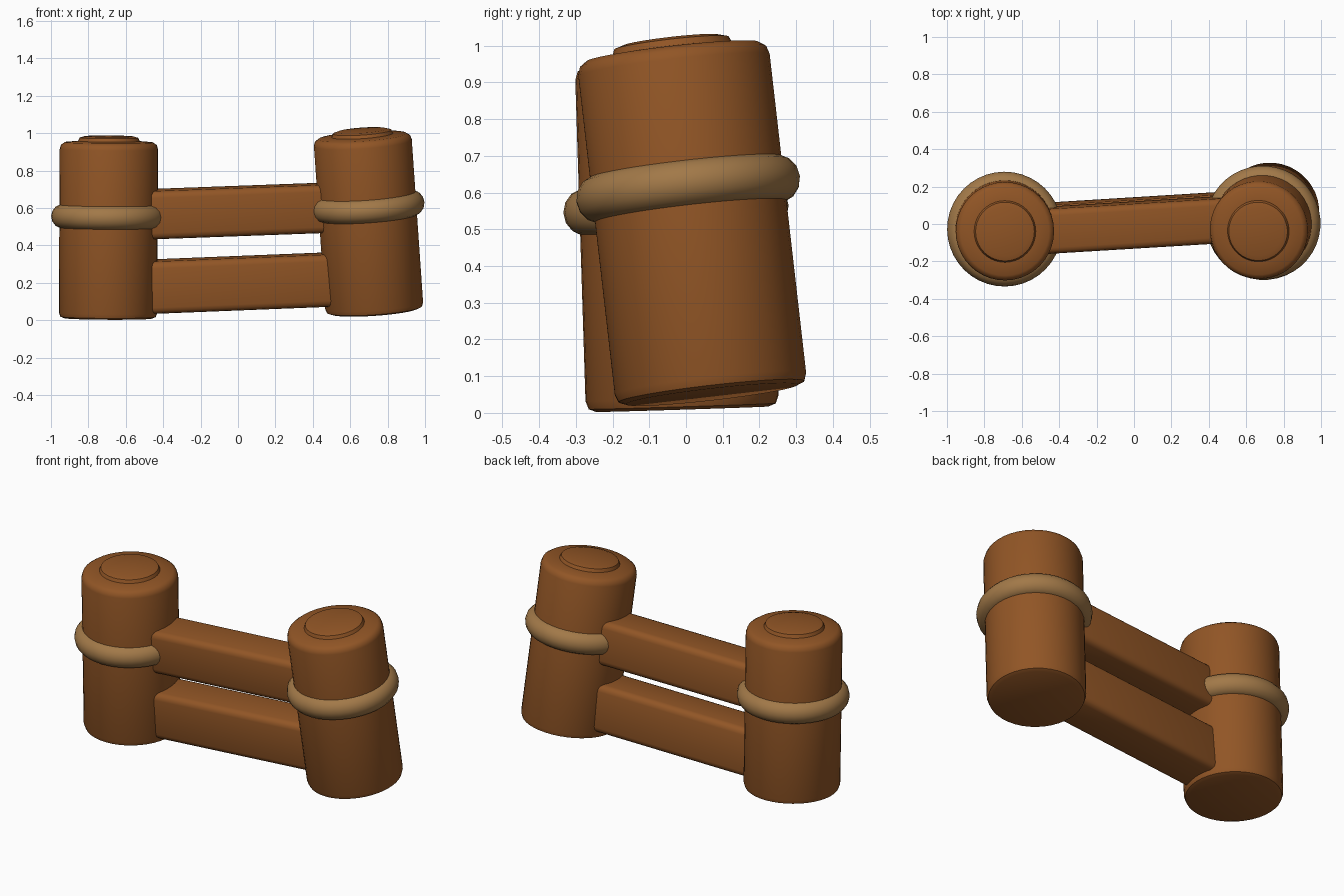
import bpy, bmesh, math
from mathutils import Vector, Matrix

old = bpy.data.objects.get("Cube")
if old:
    bpy.data.objects.remove(old, do_unlink=True)


def make_material(name, color):
    mat = bpy.data.materials.new(name)
    mat.use_nodes = True
    mat.diffuse_color = color
    mat.node_tree.nodes["Principled BSDF"].inputs["Base Color"].default_value = color
    return mat


wood = make_material("brown wood", (0.285, 0.092, 0.019, 1))
rope = make_material("tan rope", (0.36, 0.19, 0.065, 1))


def finish(bm, name, mat, matrix):
    bmesh.ops.recalc_face_normals(bm, faces=bm.faces)
    mesh = bpy.data.meshes.new(name)
    bm.to_mesh(mesh)
    bm.free()
    mesh.materials.append(mat)
    obj = bpy.data.objects.new(name, mesh)
    bpy.context.collection.objects.link(obj)
    obj.matrix_world = matrix
    bpy.ops.object.select_all(action="DESELECT")
    obj.select_set(True)
    bpy.context.view_layer.objects.active = obj
    bpy.ops.object.shade_smooth_by_angle(angle=math.radians(46))


def lathe(profile, closed, steps=40):
    """Spin a (radius, height) profile around the z axis."""
    bm = bmesh.new()
    verts = [bm.verts.new((r, 0, z)) for r, z in profile]
    ends = verts[1:] + verts[:1] if closed else verts[1:]
    edges = [bm.edges.new(pair) for pair in zip(verts, ends)]
    bmesh.ops.spin(bm, geom=verts + edges, cent=(0, 0, 0), axis=(0, 0, 1),
                   angle=math.tau, steps=steps)
    bmesh.ops.remove_doubles(bm, verts=bm.verts, dist=0.0005)
    return bm


def upright(base, top):
    """Frame standing at base with its z axis pointing to top."""
    turn = (top - base).to_track_quat("Z", "Y").to_matrix().to_4x4()
    return Matrix.Translation(base) @ turn


# Post outline: rounded rims and a low raised disc on top
POST = [(0, 0), (0.235, 0), (0.255, 0.008), (0.263, 0.03), (0.263, 0.905),
        (0.256, 0.928), (0.236, 0.942), (0.165, 0.948), (0.157, 0.966),
        (0.13, 0.974), (0, 0.977)]

# Rope ring section
RING = [(0.244 + 0.063 * math.cos(i * math.tau / 14),
         0.065 * math.sin(i * math.tau / 14)) for i in range(14)]


def post(side, base, top, ring_height):
    base, top = Vector(base), Vector(top)
    frame = upright(base, top)
    finish(lathe(POST, False), side + "_post", wood, frame)
    finish(lathe(RING, True), side + "_rope_ring", rope,
           frame @ Matrix.Translation((0, 0, ring_height)))


def rail(name, start, end, depth, height):
    """Rounded plank between two points, rolled slightly with the posts."""
    start, end = Vector(start), Vector(end)
    x = (end - start).normalized()
    y = Vector((0, -0.07, 1)).cross(x).normalized()
    z = x.cross(y)
    turn = Matrix((x, y, z)).transposed().to_4x4()
    bm = bmesh.new()
    bmesh.ops.create_cube(bm, size=1)
    bmesh.ops.scale(bm, verts=bm.verts, vec=((end - start).length, depth, height))
    bmesh.ops.bevel(bm, geom=bm.edges[:], offset=0.035, segments=3,
                    profile=0.5, affect="EDGES")
    finish(bm, name, wood, Matrix.Translation((start + end) / 2) @ turn)


# Posts with their rope rings
post("right", (-0.695, -0.01, 0.01), (-0.69, -0.04, 0.955), 0.545)
post("left", (0.73, 0.07, 0.05), (0.665, -0.037, 0.985), 0.565)

# Rails between the posts
rail("upper_rail", (-0.6, -0.042, 0.562), (0.6, 0.031, 0.606), 0.24, 0.258)
rail("lower_rail", (-0.6, -0.021, 0.174), (0.6, 0.053, 0.222), 0.24, 0.28)
